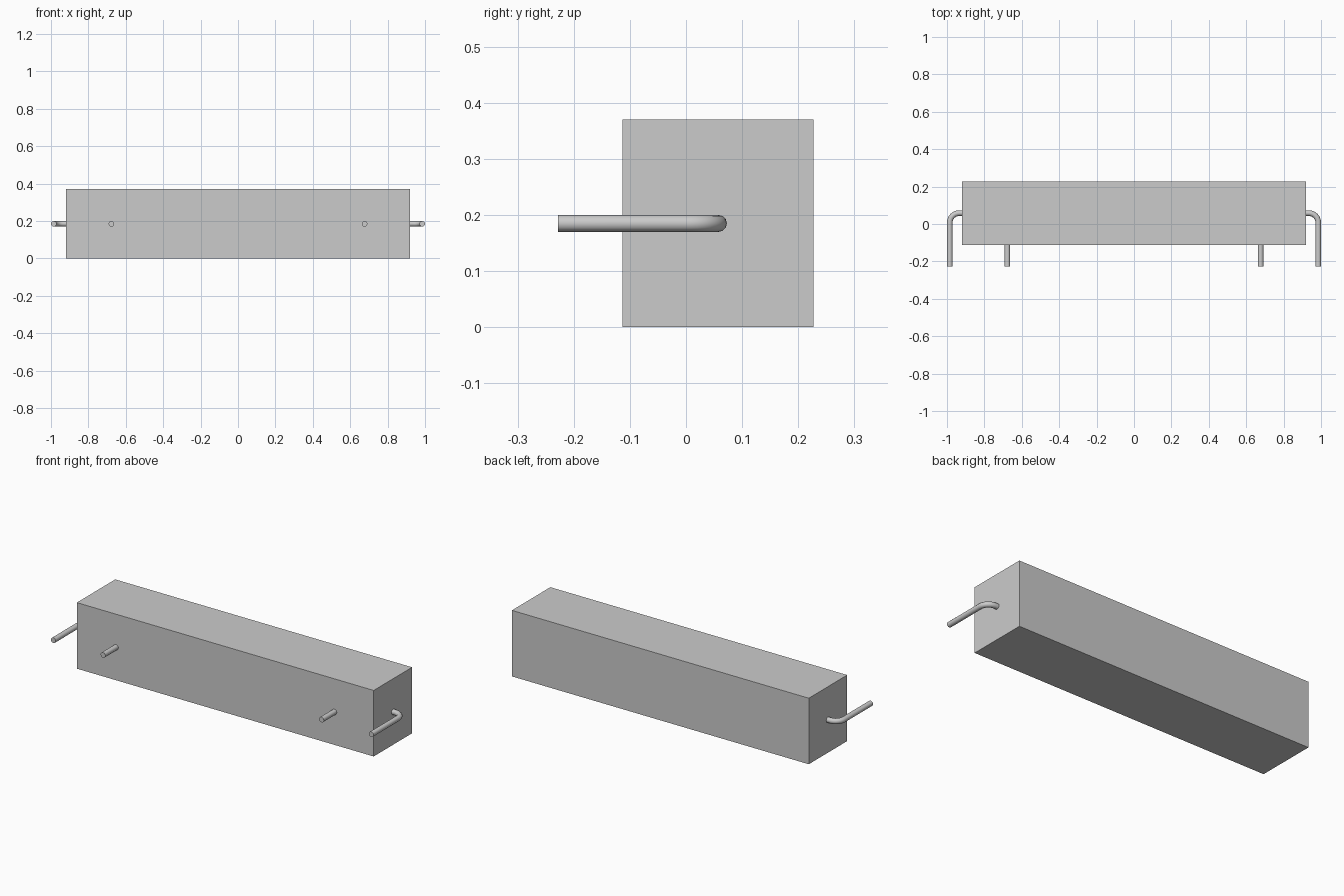
import bpy, math

if "Cube" in bpy.data.objects:
    bpy.data.objects.remove(bpy.data.objects["Cube"])

PIN_R, PIN_Z, TIP_Y = 0.015, 0.185, -0.228


def box(name, lo, hi):
    centre = [(a + b) / 2 for a, b in zip(lo, hi)]
    bpy.ops.mesh.primitive_cube_add(size=1, location=centre)
    ob = bpy.context.object
    ob.name = name
    ob.scale = [b - a for a, b in zip(lo, hi)]
    bpy.ops.object.transform_apply(location=False, rotation=False, scale=True)
    return ob


def wire(name, points):
    # Round wire swept along a path in the plane z = PIN_Z, with capped ends
    cu = bpy.data.curves.new(name, 'CURVE')
    cu.dimensions = '3D'
    cu.bevel_depth = PIN_R
    cu.bevel_resolution = 4
    cu.use_fill_caps = True
    sp = cu.splines.new('POLY')
    sp.points.add(len(points) - 1)
    for p, (x, y) in zip(sp.points, points):
        p.co = (x, y, PIN_Z, 1)
    ob = bpy.data.objects.new(name, cu)
    bpy.context.collection.objects.link(ob)
    bpy.ops.object.select_all(action='DESELECT')
    ob.select_set(True)
    bpy.context.view_layer.objects.active = ob
    bpy.ops.object.convert(target='MESH')
    bpy.ops.object.shade_smooth_by_angle(angle=math.radians(40))
    return ob


# Main block
box("body", (-0.92, -0.113, 0), (0.92, 0.227, 0.37))

# Bent end leads and straight front pins, one of each per side
PIN_X, TOP_Y, BEND = 0.985, 0.058, 0.05
arc = [(PIN_X - BEND + BEND * math.sin(a), TOP_Y - BEND + BEND * math.cos(a))
       for a in (math.radians(90) * i / 8 for i in range(9))]
lead = [(0.915, TOP_Y)] + arc + [(PIN_X, TIP_Y)]
pin = [(0.677, -0.108), (0.677, TIP_Y)]
for side, s in (("right", 1), ("left", -1)):
    wire(f"{side}_end_lead", [(s * x, y) for x, y in lead])
    wire(f"{side}_front_pin", [(s * x, y) for x, y in pin])
